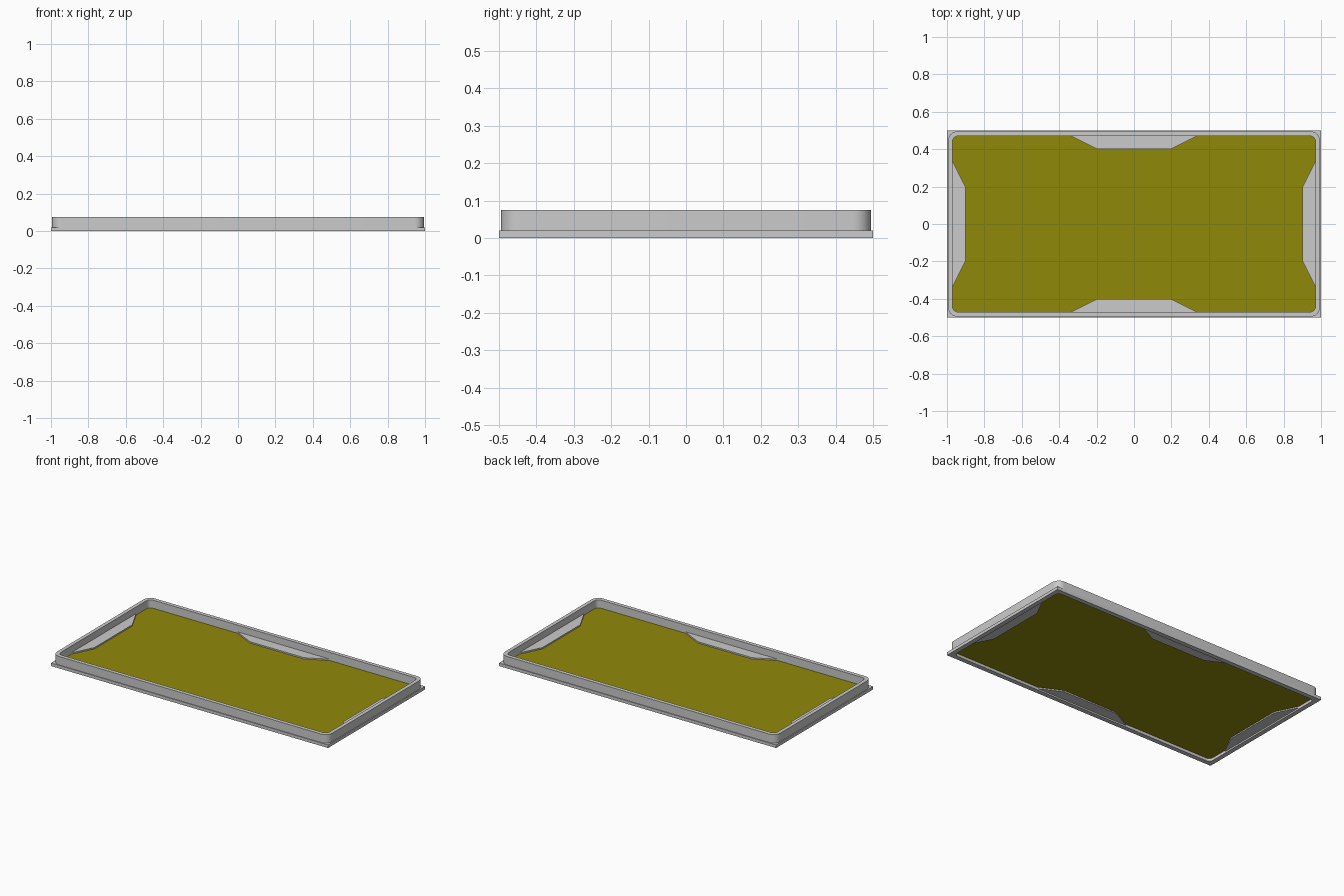
import bpy, bmesh, math

if "Cube" in bpy.data.objects:
    bpy.data.objects.remove(bpy.data.objects["Cube"])

SEG = 8  # segments per rounded corner


def rounded_loop(hx, hy, r):
    pts = []
    for k, (sx, sy) in enumerate([(1, 1), (-1, 1), (-1, -1), (1, -1)]):
        for i in range(SEG + 1):
            a = math.pi / 2 * (k + i / SEG)
            pts.append((sx * (hx - r) + r * math.cos(a),
                        sy * (hy - r) + r * math.sin(a)))
    return pts


def finish(bm, name, color=None):
    bmesh.ops.remove_doubles(bm, verts=bm.verts, dist=1e-5)
    bmesh.ops.recalc_face_normals(bm, faces=bm.faces)
    me = bpy.data.meshes.new(name)
    bm.to_mesh(me)
    bm.free()
    ob = bpy.data.objects.new(name, me)
    bpy.context.collection.objects.link(ob)
    if color:
        mat = bpy.data.materials.new(name + "_colour")
        mat.diffuse_color = color
        mat.use_nodes = True
        mat.node_tree.nodes["Principled BSDF"].inputs["Base Color"].default_value = mat.diffuse_color
        me.materials.append(mat)
    bpy.ops.object.select_all(action='DESELECT')
    ob.select_set(True)
    bpy.context.view_layer.objects.active = ob
    bpy.ops.object.shade_smooth_by_angle(angle=math.radians(30))
    return ob


def prism(name, pts, z0, z1, color=None):
    bm = bmesh.new()
    lo = [bm.verts.new((x, y, z0)) for x, y in pts]
    hi = [bm.verts.new((x, y, z1)) for x, y in pts]
    bm.faces.new(lo)
    bm.faces.new(hi)
    n = len(pts)
    for i in range(n):
        j = (i + 1) % n
        bm.faces.new((lo[i], lo[j], hi[j], hi[i]))
    return finish(bm, name, color)


# Frame: square-cornered flange with a rounded upright rim, open in the middle
sections = [(1, .5, 0, 0), (1, .5, 0, .02),
            (.994, .495, .05, .02), (.994, .495, .05, .075),
            (.97, .47, .028, .075), (.97, .47, .028, 0)]
bm = bmesh.new()
rings = [[bm.verts.new((x, y, z)) for x, y in rounded_loop(hx, hy, r)]
         for hx, hy, r, z in sections]
for a, b in zip(rings, rings[1:] + rings[:1]):
    for i in range(len(a)):
        j = (i + 1) % len(a)
        bm.faces.new((a[i], a[j], b[j], b[i]))
finish(bm, "frame")

# Panel: thin coloured sheet inside the frame
prism("panel", rounded_loop(.97, .47, .028), .018, .022, (.28, .25, .003, 1))

# Tabs: trapezoid tongues that grip the panel on each side
for s, side in ((1, "right"), (-1, "left")):
    prism("tab_" + side, [(s * x, y) for x, y in
          [(.975, -.345), (.9, -.195), (.9, .195), (.975, .345)]], .01, .031)
for s, side in ((1, "back"), (-1, "front")):
    prism("tab_" + side, [(x, s * y) for x, y in
          [(-.345, .475), (-.195, .4), (.195, .4), (.345, .475)]], .01, .031)
